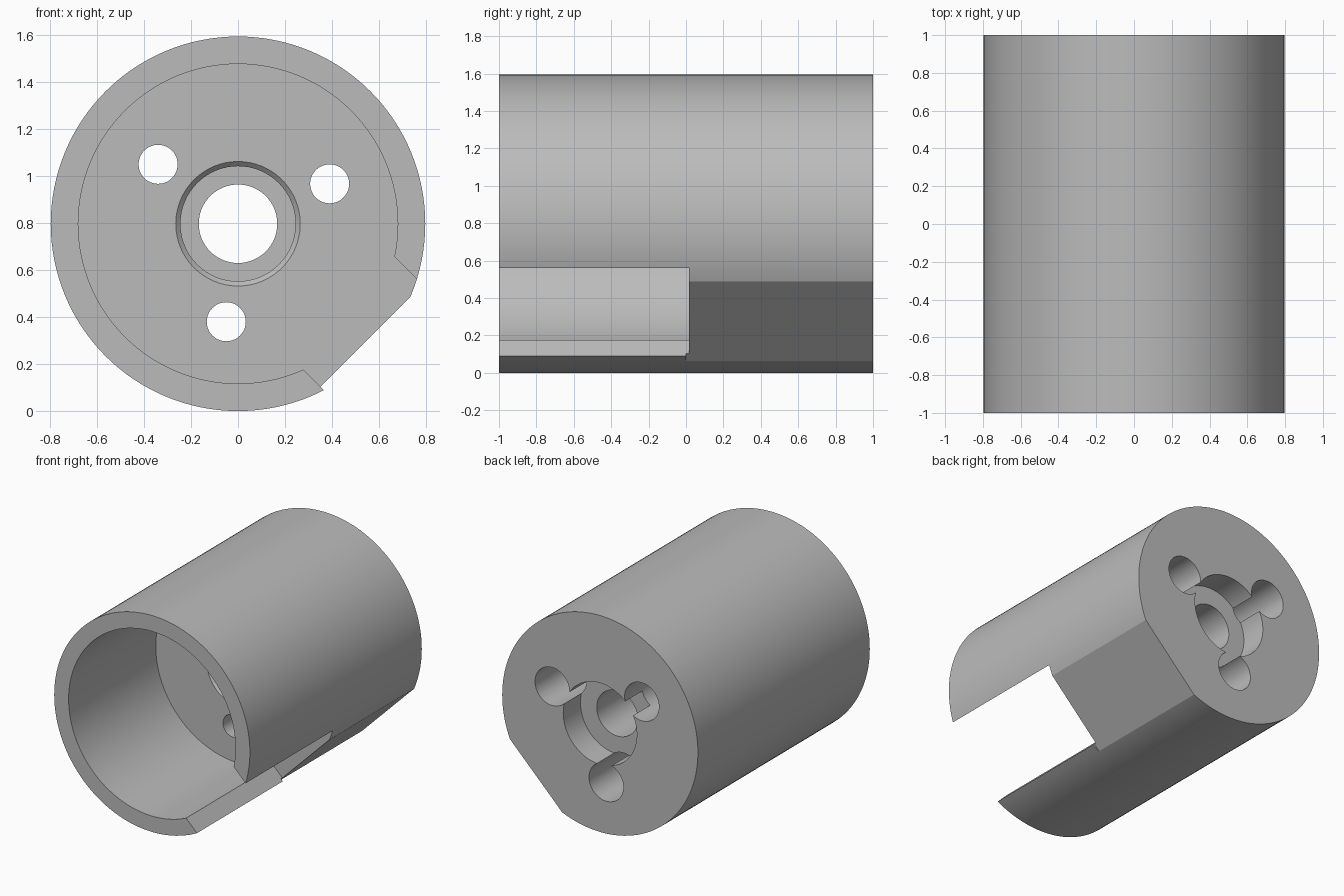
import bpy
from math import pi, radians, sin, cos

cube = bpy.data.objects.get("Cube")
if cube:
    bpy.data.objects.remove(cube, do_unlink=True)

R = 0.797          # outer radius, also the axis height
FLOOR = 0.015      # where the front bore ends and the solid rear begins
SLANT = radians(45)

grey = bpy.data.materials.new("Plain grey")
grey.use_nodes = True
grey.diffuse_color = (0.5, 0.5, 0.5, 1)
grey.node_tree.nodes["Principled BSDF"].inputs["Base Color"].default_value = (0.5, 0.5, 0.5, 1)


def rod(name, y0, y1, r, x=0, z=R, r_front=None, sides=64):
    """Cylinder or cone along y, from y0 at the front to y1 at the back."""
    bpy.ops.mesh.primitive_cone_add(
        vertices=sides, radius1=r, radius2=r if r_front is None else r_front,
        depth=y1 - y0, location=(x, (y0 + y1) / 2, z), rotation=(pi / 2, 0, 0))
    bpy.context.object.name = name
    return bpy.context.object


def slanted_box(name, u0, u1, v0, v1, y0, y1):
    """Box turned toward the lower left side; u is outward, v is across."""
    u, v = (u0 + u1) / 2, (v0 + v1) / 2
    c, s = cos(SLANT), sin(SLANT)
    bpy.ops.mesh.primitive_cube_add(
        size=1, location=(u * c + v * s, (y0 + y1) / 2, R - u * s + v * c),
        rotation=(0, SLANT, 0))
    box = bpy.context.object
    box.name = name
    box.scale = (u1 - u0, y1 - y0, v1 - v0)
    return box


# Outer body
body = rod("housing", -1, 1, R, sides=128)
body.data.materials.append(grey)

# Front bore, side slot and rear flat
cutters = [
    rod("bore_cutter", -1.1, FLOOR, 0.68, sides=128),
    slanted_box("slot_cutter", 0.4, 1.1, -0.242, 0.372, -1.1, FLOOR),
    slanted_box("flat_cutter", 0.738, 1.1, -0.5, 0.5, 0, 1.1),
    # Shaft hole, chamfered front seat and rear recess
    rod("seat_chamfer_cutter", FLOOR - 0.02, FLOOR + 0.02, 0.245, r_front=0.285),
    rod("seat_cutter", FLOOR - 0.05, 0.25, 0.245),
    rod("shaft_hole_cutter", -0.1, 1.1, 0.167),
    rod("rear_recess_cutter", 0.8, 1.1, 0.3),
]

# Three screw holes with wide rear counterbores
for x, z in ((-0.34, 1.05), (0.39, 0.967), (-0.05, 0.38)):
    cutters.append(rod("screw_hole_cutter", -0.1, 1.1, 0.083, x, z, sides=48))
    cutters.append(rod("counterbore_cutter", 0.5, 1.1, 0.14, x, z, sides=48))

# Cut the body and drop the helpers
bpy.context.view_layer.update()
bpy.ops.object.select_all(action='DESELECT')
bpy.context.view_layer.objects.active = body
body.select_set(True)
for cutter in cutters:
    cutter.hide_render = True
    cut = body.modifiers.new("cut", 'BOOLEAN')
    cut.operation = 'DIFFERENCE'
    cut.solver = 'EXACT'
    cut.object = cutter
    bpy.ops.object.modifier_apply(modifier=cut.name)
    bpy.data.objects.remove(cutter, do_unlink=True)

bpy.ops.object.shade_smooth_by_angle(angle=radians(20))
